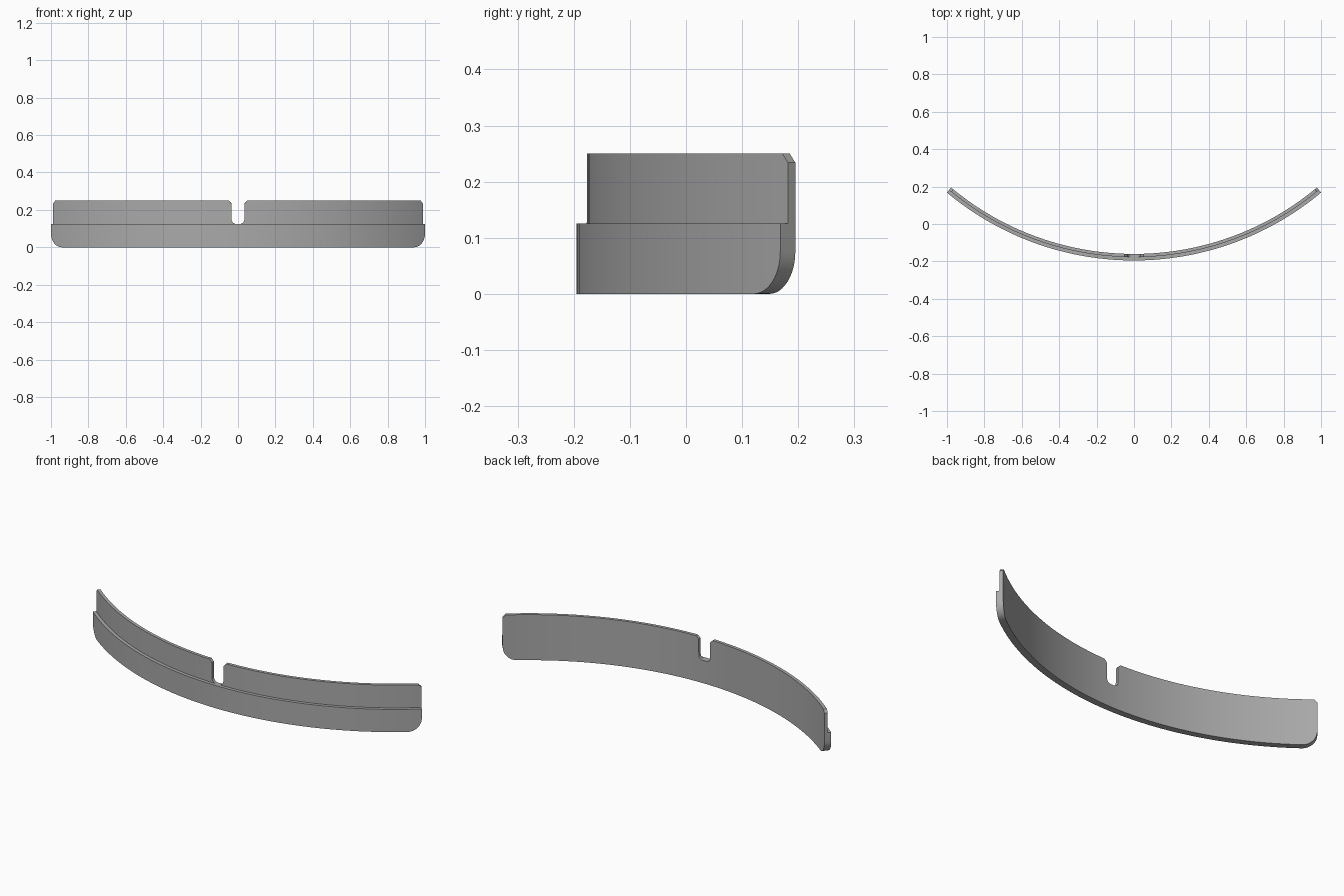
import bpy, bmesh
from math import sin, cos, pi, asin

cube = bpy.data.objects.get("Cube")
if cube:
    bpy.data.objects.remove(cube)

# Arc layout: outer band, stepped-back tongue, shared inner face
R_OUT, R_MID, R_IN = 1.559, 1.541, 1.524
CENTRE_Y = R_OUT - 0.195
END = R_OUT * asin(1 / R_OUT)
STEP, TOP = 0.125, 0.25
CORNER, CHAMFER = 0.075, 0.016
NOTCH, FILLET = 0.035, 0.025

# Half outline as columns: (distance along the arc, bottom, top)
half = [(0, 0, STEP)]
for i in range(7):  # rounded floor of the notch
    a = i / 6 * pi / 2
    half.append((NOTCH - FILLET * (1 - sin(a)), 0, STEP + FILLET * (1 - cos(a))))
half.append((NOTCH + 0.0004, 0, TOP - CHAMFER))
half.append((NOTCH + CHAMFER, 0, TOP))
start, stop = NOTCH + CHAMFER, END - CORNER
half += [(start + (stop - start) * i / 28, 0, TOP) for i in range(1, 29)]
for i in range(1, 13):  # rounded lower corner at the end
    a = i / 12 * pi / 2
    s = stop + CORNER * sin(a)
    half.append((s, CORNER * (1 - cos(a)), TOP - max(0, s - END + CHAMFER)))
half.append((END - CHAMFER, CORNER - (CORNER**2 - (CORNER - CHAMFER)**2)**0.5, TOP))
half.sort(key=lambda c: c[0])
columns = [(-s, b, t) for s, b, t in reversed(half[1:])] + half

# Sweep the stepped cross-section through the columns
bm = bmesh.new()
rings = []
for s, b, t in columns:
    a = s / R_OUT
    section = [(R_OUT, b), (R_OUT, STEP), (R_MID, STEP),
               (R_MID, t), (R_IN, t), (R_IN, b)]
    rings.append([bm.verts.new((r * sin(a), CENTRE_Y - r * cos(a), z))
                  for r, z in section])
for p, q in zip(rings, rings[1:]):
    for k in range(6):
        n = (k + 1) % 6
        bm.faces.new((p[k], q[k], q[n], p[n]))
bm.faces.new(rings[0])
bm.faces.new(rings[-1][::-1])
bmesh.ops.remove_doubles(bm, verts=bm.verts, dist=0.00005)
bmesh.ops.recalc_face_normals(bm, faces=bm.faces)

mesh = bpy.data.meshes.new("curved_rail")
bm.to_mesh(mesh)
bm.free()
rail = bpy.data.objects.new("curved_rail", mesh)
bpy.context.collection.objects.link(rail)

# Plain grey finish
grey = bpy.data.materials.new("grey")
grey.use_nodes = True
colour = (0.4, 0.4, 0.4, 1)
grey.diffuse_color = colour
grey.node_tree.nodes["Principled BSDF"].inputs["Base Color"].default_value = colour
mesh.materials.append(grey)

bpy.ops.object.select_all(action="DESELECT")
rail.select_set(True)
bpy.context.view_layer.objects.active = rail
bpy.ops.object.shade_smooth_by_angle(angle=pi / 6)
